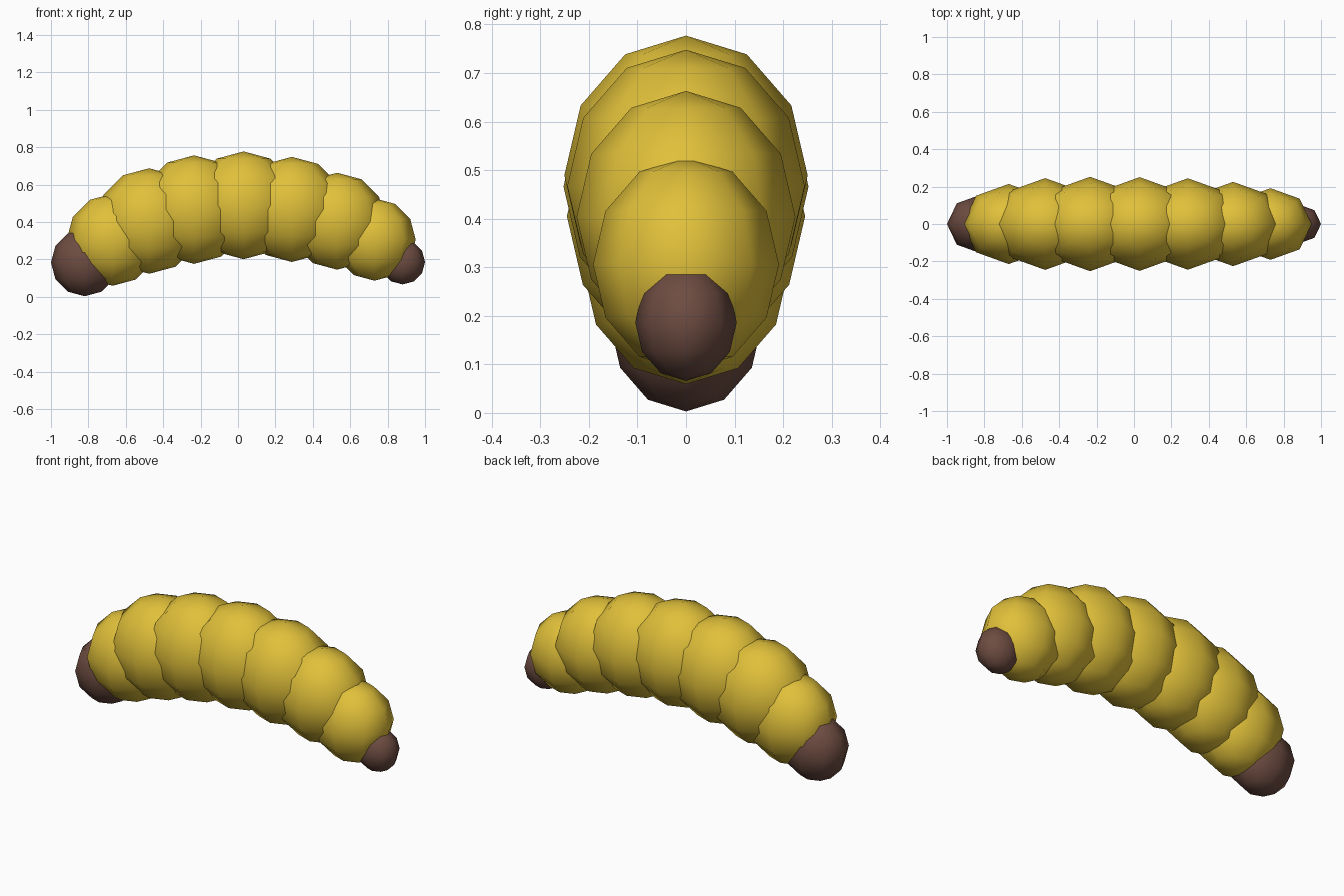
import bpy

cube = bpy.data.objects.get("Cube")
if cube:
    bpy.data.objects.remove(cube, do_unlink=True)


def make_material(name, color):
    mat = bpy.data.materials.new(name)
    mat.use_nodes = True
    mat.diffuse_color = (*color, 1)
    bsdf = next(n for n in mat.node_tree.nodes if n.type == "BSDF_PRINCIPLED")
    bsdf.inputs["Base Color"].default_value = (*color, 1)
    bsdf.inputs["Roughness"].default_value = 0.8
    return mat


yellow = make_material("yellow", (0.745, 0.527, 0.042))
brown = make_material("brown", (0.153, 0.072, 0.053))

SIDE_SQUASH = 0.87  # every ball is slightly narrower from side to side


def ball(name, x, z, radius, mat):
    """Low-poly smooth ball, flattened along y."""
    bpy.ops.mesh.primitive_uv_sphere_add(segments=8, ring_count=6, radius=radius,
                                         location=(x, 0, z))
    obj = bpy.context.object
    obj.name = name
    obj.scale.y = SIDE_SQUASH
    obj.data.materials.append(mat)
    bpy.ops.object.shade_smooth()
    return obj


# Head and tail tip
ball("head", -0.82, 0.183, 0.18, brown)
ball("tail_tip", 0.88, 0.186, 0.12, brown)

# Arched row of overlapping body segments: x, z, radius
body = [
    (-0.67, 0.305, 0.246),
    (-0.475, 0.405, 0.282),
    (-0.235, 0.466, 0.290),
    (0.03, 0.489, 0.288),
    (0.288, 0.467, 0.281),
    (0.53, 0.404, 0.259),
    (0.73, 0.306, 0.220),
]
for i, (x, z, radius) in enumerate(body, 1):
    ball(f"body_segment_{i}", x, z, radius, yellow)
